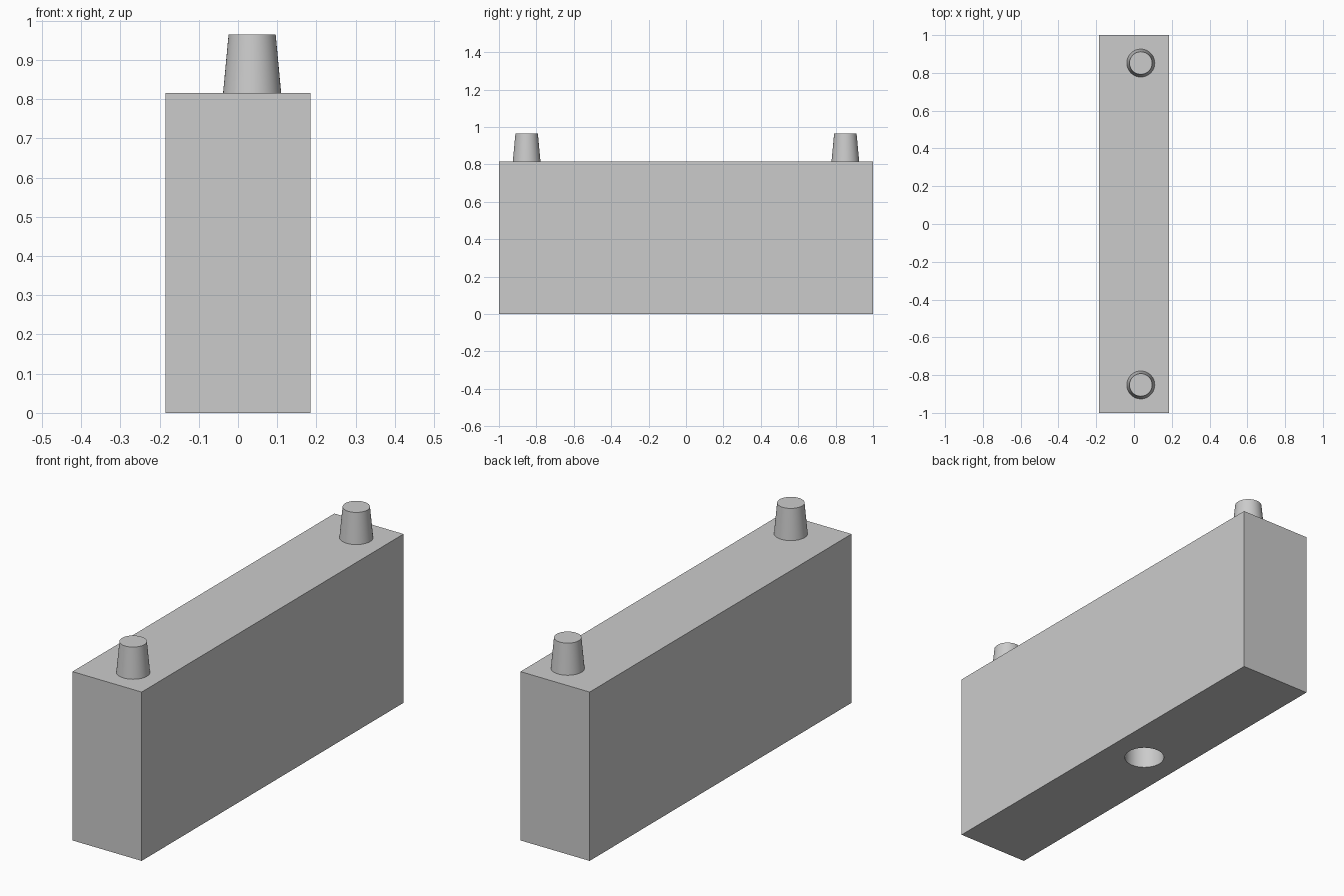
import bpy

if "Cube" in bpy.data.objects:
    bpy.data.objects.remove(bpy.data.objects["Cube"], do_unlink=True)

BODY_W, BODY_L, BODY_H = 0.37, 2.0, 0.816
PEG_X, PEG_Y, PEG_H = 0.036, 0.852, 0.149
HOLE_R, HOLE_Y, HOLE_DEPTH = 0.089, 0.073, 0.3

grey = bpy.data.materials.new("plain grey")
grey.use_nodes = True
colour = (0.6, 0.6, 0.6, 1)
grey.diffuse_color = colour
grey.node_tree.nodes["Principled BSDF"].inputs["Base Color"].default_value = colour


def finish(name):
    obj = bpy.context.object
    obj.name = name
    obj.data.materials.append(grey)
    return obj


# Rectangular body
bpy.ops.mesh.primitive_cube_add(size=1, location=(0, 0, BODY_H / 2))
body = finish("body")
body.scale = (BODY_W, BODY_L, BODY_H)
bpy.ops.object.transform_apply(location=False, rotation=False, scale=True)

# Blind round hole in the underside
bpy.ops.mesh.primitive_cylinder_add(vertices=64, radius=HOLE_R, depth=2 * HOLE_DEPTH,
                                    location=(0, HOLE_Y, 0))
cutter = finish("hole_cutter")
cutter.hide_render = True
cutter.display_type = 'WIRE'
hole = body.modifiers.new("underside hole", 'BOOLEAN')
hole.operation = 'DIFFERENCE'
hole.solver = 'EXACT'
hole.object = cutter

# Apply the cut, then smooth the hole wall while keeping edges sharp
bpy.ops.object.select_all(action='DESELECT')
body.select_set(True)
bpy.context.view_layer.objects.active = body
bpy.ops.object.modifier_apply(modifier=hole.name)
bpy.data.objects.remove(cutter, do_unlink=True)
bpy.ops.object.shade_smooth_by_angle()

# Tapered locating pegs near both ends of the top
for name, side in (("front_peg", -1), ("back_peg", 1)):
    bpy.ops.mesh.primitive_cone_add(vertices=64, radius1=0.074, radius2=0.06, depth=PEG_H,
                                    location=(PEG_X, side * PEG_Y, BODY_H + PEG_H / 2))
    finish(name)
    bpy.ops.object.shade_smooth_by_angle()
